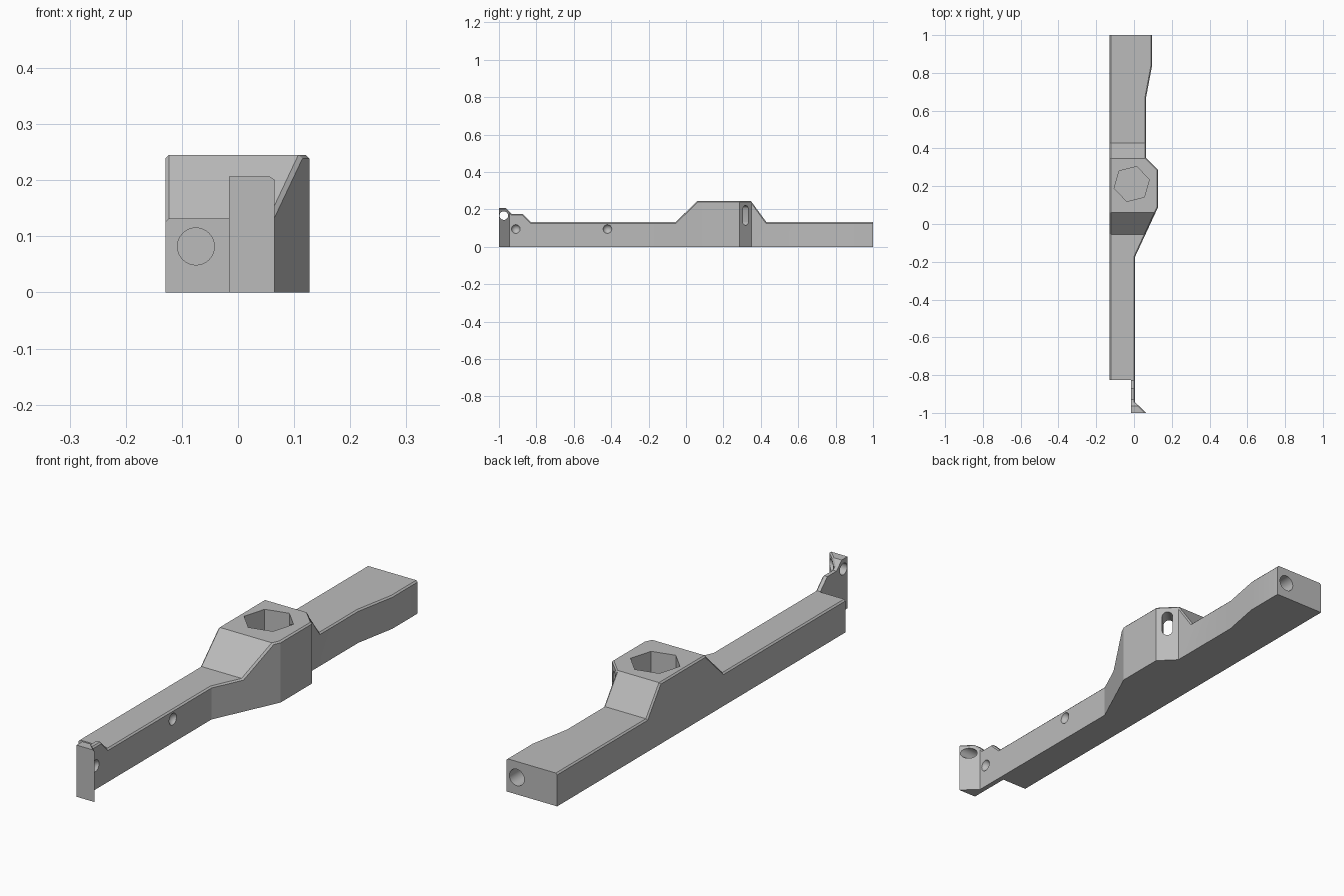
import bpy, bmesh, math
from mathutils import Matrix, Vector

cube = bpy.data.objects.get("Cube")
if cube:
    bpy.data.objects.remove(cube, do_unlink=True)

grey = bpy.data.materials.new("plain_grey")
grey.use_nodes = True
grey.diffuse_color = (0.5, 0.5, 0.5, 1)
grey.node_tree.nodes["Principled BSDF"].inputs["Base Color"].default_value = (0.5, 0.5, 0.5, 1)


def make(name, bm):
    bmesh.ops.recalc_face_normals(bm, faces=bm.faces)
    mesh = bpy.data.meshes.new(name)
    bm.to_mesh(mesh)
    bm.free()
    obj = bpy.data.objects.new(name, mesh)
    bpy.context.collection.objects.link(obj)
    mesh.materials.append(grey)
    return obj


def prism(name, points, depth, matrix=Matrix()):
    """Extrude a flat outline along local z, then place it."""
    bm = bmesh.new()
    face = bm.faces.new([bm.verts.new((x, y, 0)) for x, y in points])
    ext = bmesh.ops.extrude_face_region(bm, geom=[face])
    moved = [v for v in ext["geom"] if isinstance(v, bmesh.types.BMVert)]
    bmesh.ops.translate(bm, vec=(0, 0, depth), verts=moved)
    bmesh.ops.transform(bm, matrix=matrix, verts=bm.verts)
    return make(name, bm)


def ring(radius, sides, start=0):
    return [(radius * math.cos(start + i * math.tau / sides),
             radius * math.sin(start + i * math.tau / sides)) for i in range(sides)]


def aim(position, direction):
    """Frame whose z follows a level direction and whose y is up."""
    z = Vector(direction).normalized()
    y = Vector((0, 0, 1))
    m = Matrix((y.cross(z), y, z)).transposed().to_4x4()
    return Matrix.Translation(position) @ m


def combine(obj, cutter, operation="DIFFERENCE"):
    mod = obj.modifiers.new("cut", "BOOLEAN")
    mod.operation, mod.object, mod.solver = operation, cutter, "EXACT"
    bpy.context.view_layer.objects.active = obj
    bpy.ops.object.modifier_apply(modifier=mod.name)
    bpy.data.objects.remove(cutter, do_unlink=True)


# Arm: plan outline crossed with side profile
plan = [(-.129, -.825), (-.016, -.825), (-.016, -1), (.065, -1), (.005, -.943),
        (.005, -.175), (.127, .088), (.127, .287), (.064, .35), (.064, .67),
        (.096, .84), (.096, 1), (-.129, 1)]
arm = prism("arm", plan, .4)
profile = [(-1.1, -.1), (1.1, -.1), (1.1, .132), (.43, .132), (.347, .245),
           (.06, .245), (-.055, .132), (-.828, .132), (-.872, .175),
           (-.93, .175), (-.963, .207), (-1.1, .207)]
side = prism("side_profile", profile, 1, aim((-.5, 0, 0), (1, 0, 0)))
combine(arm, side, "INTERSECT")

# Small chamfer along the long upper edges
bm = bmesh.new()
bm.from_mesh(arm.data)
bmesh.ops.remove_doubles(bm, verts=bm.verts, dist=1e-5)
bmesh.ops.dissolve_limit(bm, angle_limit=.01, verts=bm.verts, edges=bm.edges)
bm.normal_update()
rims = []
for e in bm.edges:
    if len(e.link_faces) != 2:
        continue
    low, high = sorted((f.normal for f in e.link_faces), key=lambda n: n.z)
    on_tab = all(v.co.y < -.82 and v.co.x < 0 for v in e.verts)
    if high.z > .3 and abs(low.z) < .01 and abs(low.x) > .4 and not on_tab:
        rims.append(e)
bmesh.ops.bevel(bm, geom=rims, offset=.006, offset_type="OFFSET", segments=1,
                affect="EDGES", clamp_overlap=True)
bm.to_mesh(arm.data)
bm.free()

# Hexagonal pocket
combine(arm, prism("hex_pocket", ring(.096, 6, math.radians(74)), .3,
                   Matrix.Translation((-.012, .212, .08))))

# Upright slot from the slanted corner into the pocket
slot = [(x, y + (.032 if i < 16 else -.032))
        for i, (x, y) in enumerate(ring(.021, 32, math.tau / 64))]
combine(arm, prism("slot", slot, .16, aim((.13, .354, .168), (-1, -1, 0))))

# Round bores in both ends and the cross hole in the hooked tab
for spot, way, radius, depth in (((-.075, -.9, .082), (0, 1, 0), .033, .3),
                                 ((.05, 1.1, .068), (0, -1, 0), .033, .3),
                                 ((-.1, -.974, .167), (1, 0, 0), .023, .3)):
    combine(arm, prism("bore", ring(radius, 32), depth, aim(spot, way)))

# Round dimples in the side
for y in (-.91, -.42):
    bm = bmesh.new()
    bmesh.ops.create_uvsphere(bm, u_segments=32, v_segments=16, radius=.025,
                              matrix=Matrix.Translation((.014, y, .095)))
    combine(arm, make("dimple", bm))

bpy.ops.object.select_all(action="DESELECT")
arm.select_set(True)
bpy.context.view_layer.objects.active = arm
bpy.ops.object.shade_smooth_by_angle(angle=math.radians(20))
